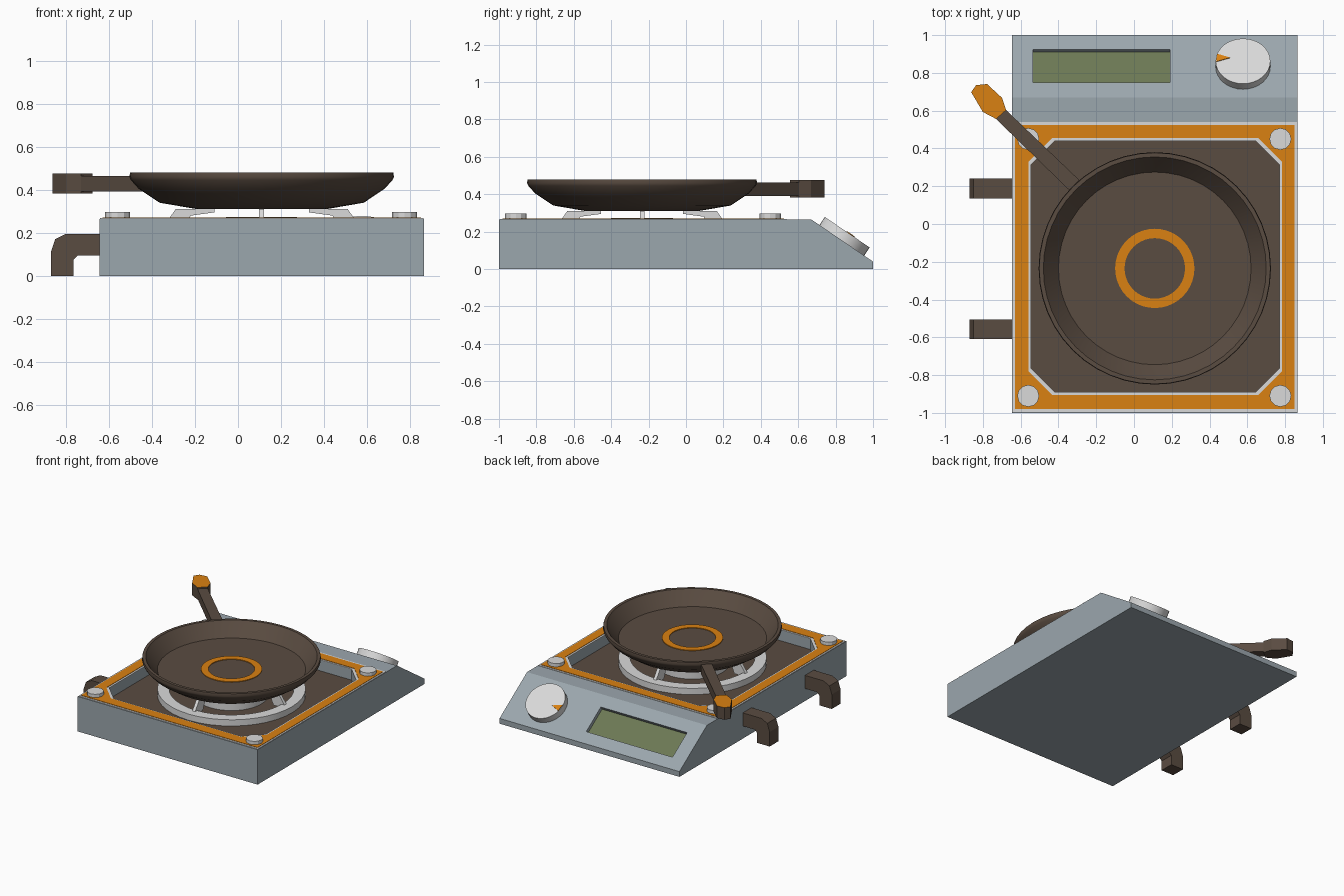
import bpy, bmesh, math
from mathutils import Vector, Matrix

old = bpy.data.objects.get("Cube")
if old:
    bpy.data.objects.remove(old)


def material(name, r, g, b):
    m = bpy.data.materials.new(name)
    m.use_nodes = True
    m.diffuse_color = (r, g, b, 1)
    m.node_tree.nodes["Principled BSDF"].inputs["Base Color"].default_value = (r, g, b, 1)
    return m


STEEL = material("blue grey", .33, .385, .42)
BROWN = material("dark brown", .102, .072, .053)
ORANGE = material("orange", .70, .22, .006)
PALE = material("light grey", .70, .70, .70)
GREEN = material("screen green", .15, .19, .088)


def make(name, bm, *mats, smooth=False, matrix=None):
    bmesh.ops.recalc_face_normals(bm, faces=bm.faces)
    me = bpy.data.meshes.new(name)
    bm.to_mesh(me)
    bm.free()
    for m in mats:
        me.materials.append(m)
    ob = bpy.data.objects.new(name, me)
    bpy.context.collection.objects.link(ob)
    if matrix:
        ob.matrix_world = matrix
    if smooth:
        bpy.ops.object.select_all(action='DESELECT')
        ob.select_set(True)
        bpy.context.view_layer.objects.active = ob
        bpy.ops.object.shade_smooth_by_angle(angle=math.radians(35))
    return ob


def prism(name, pts, lo, hi, *mats, axis='z', matrix=None):
    """Extrude a 2D outline along an axis."""
    place = {'z': lambda a, b, h: (a, b, h), 'y': lambda a, b, h: (a, h, b),
             'x': lambda a, b, h: (h, a, b)}[axis]
    bm = bmesh.new()
    f = bm.faces.new([bm.verts.new(place(a, b, lo)) for a, b in pts])
    ext = bmesh.ops.extrude_face_region(bm, geom=[f])["geom"]
    verts = [v for v in ext if isinstance(v, bmesh.types.BMVert)]
    bmesh.ops.translate(bm, verts=verts, vec=place(0, 0, hi - lo))
    return make(name, bm, *mats, matrix=matrix)


def lathe(name, profile, mat, steps=40, closed=False, smooth=True, matrix=None):
    """Spin a radius/height profile around z."""
    bm = bmesh.new()
    vs = [bm.verts.new((r, 0, z)) for r, z in profile]
    es = [bm.edges.new(p) for p in zip(vs, vs[1:])]
    if closed:
        es.append(bm.edges.new((vs[-1], vs[0])))
    bmesh.ops.spin(bm, geom=vs + es, cent=(0, 0, 0), axis=(0, 0, 1),
                   angle=math.tau, steps=steps)
    bmesh.ops.remove_doubles(bm, verts=bm.verts, dist=1e-4)
    return make(name, bm, mat, smooth=smooth, matrix=matrix)


def disc(name, r, z0, z1, mat, **kw):
    return lathe(name, [(0, z0), (r, z0), (r, z1), (0, z1)], mat, **kw)


def washer(name, r0, r1, z0, z1, mat, **kw):
    return lathe(name, [(r0, z0), (r1, z0), (r1, z1), (r0, z1)], mat, closed=True, **kw)


def rect(x0, x1, y0, y1):
    return [(x0, y0), (x1, y0), (x1, y1), (x0, y1)]


def octagon(grow, c=.125):
    x0, x1, y0, y1 = -.545 - grow, .77 + grow, -.89 - grow, .44 + grow
    return [(x0 + c, y0), (x1 - c, y0), (x1, y0 + c), (x1, y1 - c),
            (x1 - c, y1), (x0 + c, y1), (x0, y1 - c), (x0, y0 + c)]


def cut(ob, cutter):
    mod = ob.modifiers.new("cut", 'BOOLEAN')
    mod.operation = 'DIFFERENCE'
    mod.solver = 'EXACT'
    mod.object = cutter
    cutter.hide_render = True
    bpy.context.view_layer.objects.active = ob
    bpy.ops.object.modifier_apply(modifier=mod.name)
    bpy.data.objects.remove(cutter)


# Local frame of the sloping control panel: x across, y up the slope, z outward
TOP, FLOOR = .265, .18
low, high = Vector((0, 1, .04)), Vector((0, .67, TOP))
up = (high - low).normalized()
across = Vector((-1, 0, 0))
out = across.cross(up)


def on_slope(x, y):
    t = (y - low.y) / (high.y - low.y)
    p = low.lerp(high, t) + Vector((x, 0, 0))
    m = Matrix((across, up, out)).transposed().to_4x4()
    m.translation = p
    return m


# Housing with a sunken tray and a sunken display
body = prism("stove_body", [(-1, 0), (1, 0), (1, .04), (.67, TOP), (-1, TOP)],
             -.645, .865, STEEL, axis='x')
cut(body, prism("tray_cutter", octagon(0), FLOOR, .4, STEEL))
screen_at = on_slope(-.172, .837)
screen = rect(-.362, .362, -.106, .106)
cut(body, prism("display_cutter", screen, -.03, .1, STEEL, matrix=screen_at))
prism("display_screen", screen, -.03, -.027, GREEN, matrix=screen_at)
prism("tray_floor", octagon(0), FLOOR, FLOOR + .004, BROWN)

# Layered trim: pale plate below, orange plate above, each with an eight-sided opening
for name, outer, grow, z, mat in (
        ("pale_trim", rect(-.642, .862, -.995, .54), 0, TOP + .003, PALE),
        ("orange_trim", rect(-.63, .85, -.98, .525), .014, TOP + .006, ORANGE)):
    trim = prism(name, outer, TOP - .001, z, mat)
    cut(trim, prism("trim_cutter", octagon(grow), 0, .5, mat))

# Corner bolts
for x in (-.56, .775):
    for y in (-.91, .45):
        disc("corner_bolt", .058, TOP, .296, PALE, steps=12, smooth=False,
             matrix=Matrix.Translation((x, y, 0)))

# Burner and pan support
CENTRE = Matrix.Translation((.11, -.235, 0))
washer("support_ring", .43, .51, FLOOR + .008, .235, PALE, matrix=CENTRE)
disc("burner_base", .25, FLOOR, .235, PALE, matrix=CENTRE)
disc("burner_cap", .165, .235, .273, STEEL, matrix=CENTRE)
prong = [(.47, .21), (.40, .31), (.22, .31), (.22, .295), (.33, .28), (.36, .21)]
for i in range(4):
    prism("support_prong", prong, -.012, .012, PALE, axis='y',
          matrix=CENTRE @ Matrix.Rotation(i * math.pi / 2, 4, 'Z'))

# Frying pan
lathe("frying_pan", [(0, .31), (.30, .31), (.475, .34), (.572, .405), (.608, .445),
                     (.615, .46), (.612, .48), (.59, .48), (.575, .46), (.51, .38), (0, .38)],
      BROWN, steps=48, matrix=CENTRE)
washer("pan_orange_ring", .16, .21, .379, .385, ORANGE, matrix=CENTRE)

# Pan handle: slim bar, then a wider grip with an orange top face
prism("handle_bar", [(-.29, .233), (-.677, .603), (-.73, .556), (-.344, .18)],
      .392, .464, BROWN)
grip = prism("handle_grip", [(-.862, .698), (-.836, .735), (-.778, .741), (-.698, .667),
                             (-.677, .603), (-.73, .556), (-.80, .593)],
             .383, .475, BROWN, ORANGE)
for f in grip.data.polygons:
    f.material_index = int(f.normal.z > .9)

# Side hooks
hook = [(-.645, .195), (-.80, .195), (-.85, .17), (-.87, .11), (-.87, 0),
        (-.765, 0), (-.765, .075), (-.745, .095), (-.645, .095)]
for y in (.135, -.61):
    prism("side_hook", hook, y, y + .105, BROWN, axis='y')

# Control knob with its pointer
knob_at = on_slope(.577, .833)
disc("control_knob", .145, -.002, .052, PALE, steps=32, matrix=knob_at)
prism("knob_pointer", [(.136, -.045), (.142, .005), (.068, -.02)], .05, .056, ORANGE,
      matrix=knob_at)
